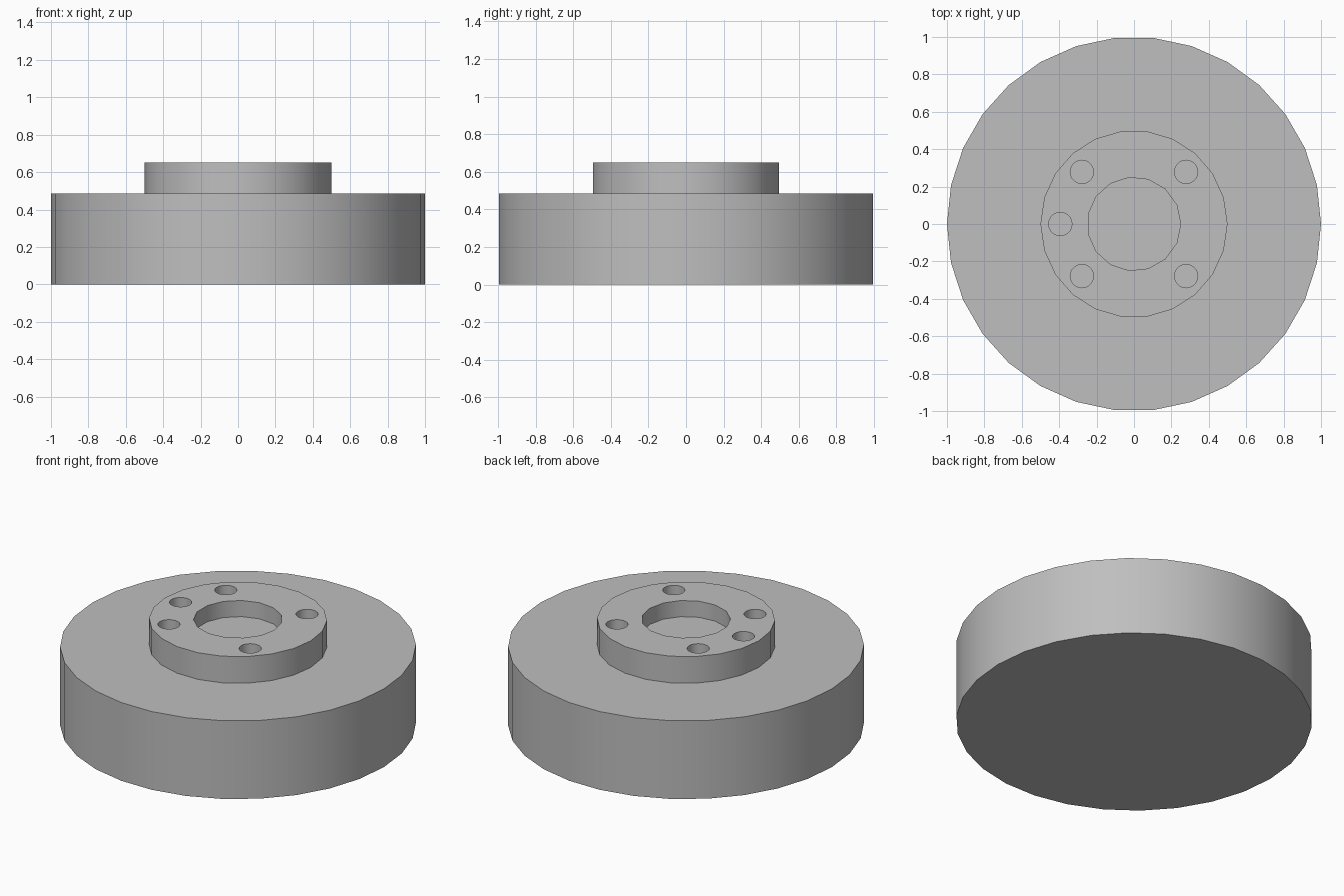
import bpy
import math

default_cube = bpy.data.objects.get("Cube")
if default_cube:
    bpy.data.objects.remove(default_cube, do_unlink=True)

DISC_TOP = 0.485
HUB_TOP = 0.65
POCKET_FLOOR = 0.55

# Single grey material
grey = bpy.data.materials.new("plain_grey")
grey.use_nodes = True
colour = (0.52, 0.52, 0.52, 1.0)
grey.diffuse_color = colour
grey.node_tree.nodes["Principled BSDF"].inputs["Base Color"].default_value = colour


def cylinder(name, radius, sides, z0, z1, x=0.0, y=0.0):
    """Upright cylinder with its first vertex on the +x axis."""
    bpy.ops.mesh.primitive_cylinder_add(
        vertices=sides, radius=radius, depth=z1 - z0,
        location=(x, y, (z0 + z1) / 2), rotation=(0, 0, -math.pi / 2))
    obj = bpy.context.object
    obj.name = obj.data.name = name
    bpy.ops.object.transform_apply(location=False, rotation=True, scale=True)
    obj.data.materials.append(grey)
    return obj


def cut(target, cutter):
    """Subtract the cutter from the target and remove it."""
    cutter.hide_render = True
    mod = target.modifiers.new("cut", 'BOOLEAN')
    mod.operation = 'DIFFERENCE'
    mod.solver = 'EXACT'
    mod.object = cutter
    bpy.context.view_layer.objects.active = target
    bpy.ops.object.modifier_apply(modifier=mod.name)
    bpy.data.objects.remove(cutter, do_unlink=True)


# Main disc, and the raised hub set slightly into it
disc = cylinder("main_disc", 1.0, 30, 0.0, DISC_TOP)
hub = cylinder("raised_hub", 0.5, 22, DISC_TOP - 0.03, HUB_TOP)

# Central blind bore
cut(hub, cylinder("bore_cutter", 0.25, 15, POCKET_FLOOR, HUB_TOP + 0.1))

# Five bolt holes on one pitch circle, with none on the +x side
for angle in (45, 135, 180, 225, 315):
    a = math.radians(angle)
    cut(hub, cylinder("bolt_hole_cutter", 0.0625, 20, POCKET_FLOOR, HUB_TOP + 0.1,
                      0.394 * math.cos(a), 0.394 * math.sin(a)))

# Smooth round walls, crisp rims
for obj in (disc, hub):
    bpy.ops.object.select_all(action='DESELECT')
    obj.select_set(True)
    bpy.context.view_layer.objects.active = obj
    bpy.ops.object.shade_smooth_by_angle(angle=math.radians(30))
